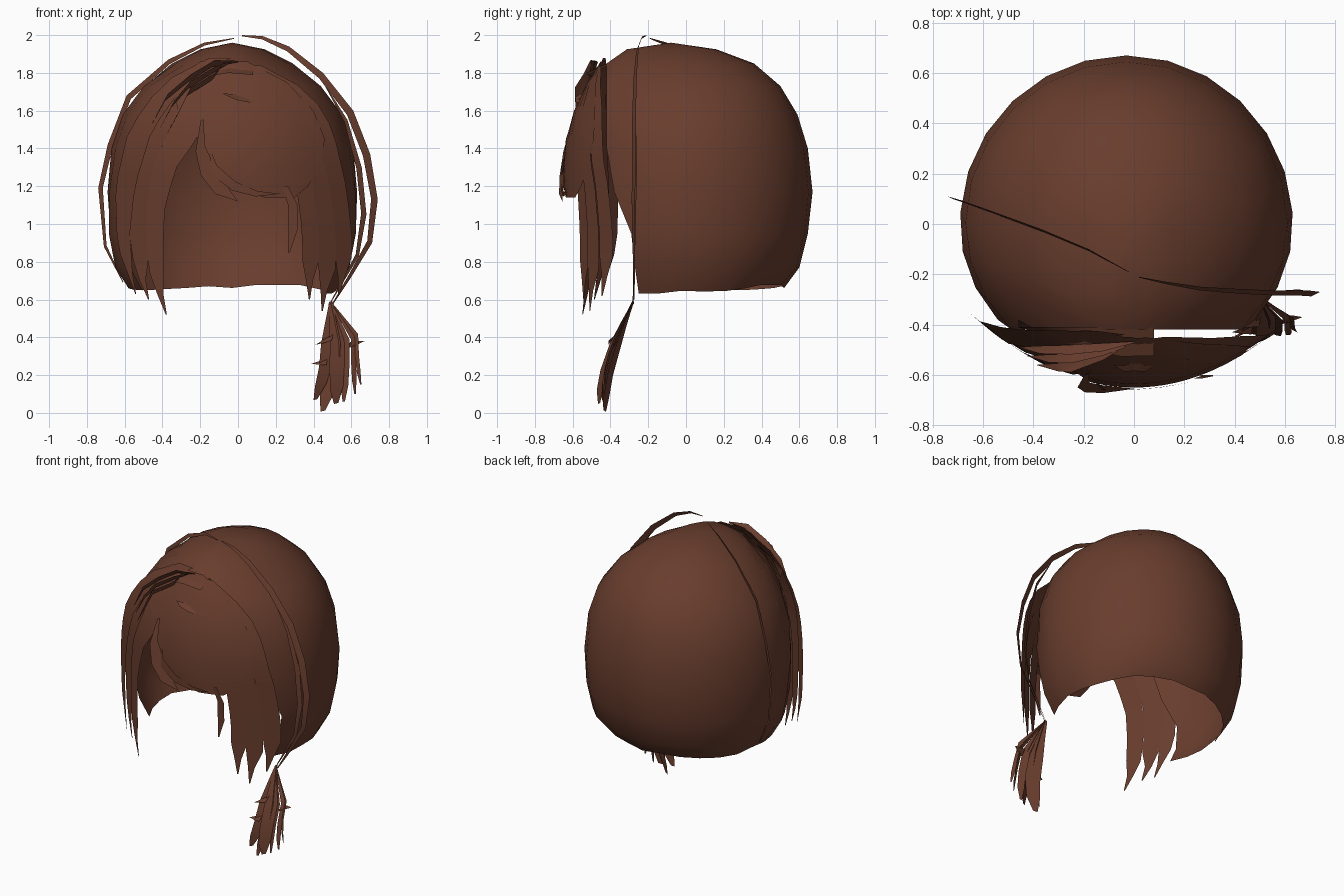
import bpy, math, random
from mathutils import Vector

if "Cube" in bpy.data.objects:
    bpy.data.objects.remove(bpy.data.objects["Cube"])

random.seed(4)
brown = bpy.data.materials.new("chestnut brown")
brown.diffuse_color = (0.14, 0.047, 0.027, 1)
brown.use_nodes = True
brown.node_tree.nodes["Principled BSDF"].inputs["Base Color"].default_value = brown.diffuse_color


def make(name, verts, faces, angle=50):
    me = bpy.data.meshes.new(name)
    me.from_pydata(verts, [], faces)
    me.materials.append(brown)
    ob = bpy.data.objects.new(name, me)
    bpy.context.collection.objects.link(ob)
    bpy.ops.object.select_all(action='DESELECT')
    ob.select_set(True)
    bpy.context.view_layer.objects.active = ob
    bpy.ops.object.shade_smooth_by_angle(angle=math.radians(angle))
    return ob


def strip(name, left, right):
    """Flat card between two edges, listed from root to tip."""
    n = len(left)
    faces = [(i, i + 1, n + i + 1, n + i) for i in range(n - 1)]
    return make(name, left + right, faces)


def front_y(x, z):
    """Depth of the bulging surface that the fringe lies on."""
    y = -0.65 + 0.7 * x * x
    if z > 1.3:
        y += 0.19 * ((z - 1.3) / 0.55) ** 2
    return y


def sample(rows, z):
    """Left and right limits of a lock at height z."""
    for (z0, a0, b0), (z1, a1, b1) in zip(rows, rows[1:]):
        if z >= z1:
            t = (z - z0) / (z1 - z0)
            return a0 + (a1 - a0) * t, b0 + (b1 - b0) * t
    return rows[-1][1:]


def lock(name, rows, count, tips, lift=0.0):
    """Lock split into overlapping strands with pointed tips."""
    top = rows[0][0]
    for k in range(count):
        tip = tips[k % len(tips)]
        lf, rt = [], []
        for i in range(13):
            t = i / 12
            z = top + (tip - top) * t
            a, b = sample(rows, z)
            u0, u1 = k / count, (k + 1.04) / count
            if t > 0.83:
                s = (t - 0.83) / 0.17
                u0 += (u1 - u0) * 0.45 * s
                u1 -= (u1 - u0) * 0.85 * s
            off = lift - 0.006 * (k % 2)
            for edge, u in ((lf, u0), (rt, u1)):
                x = a + (b - a) * u
                edge.append((x, front_y(x, z) + off, z))
        strip(f"{name}_{k + 1}", lf, rt)


def ribbon(name, pts, widths, across):
    """Thin strand along a path; across gives the width direction."""
    c, lf, rt = Vector(across).normalized(), [], []
    for p, w in zip(pts, widths):
        lf.append(tuple(Vector(p) - c * w / 2))
        rt.append(tuple(Vector(p) + c * w / 2))
    return strip(name, lf, rt)


# Rounded back shell, open at the face: z, half width, back, front, front edge
rings = [(0.65, .55, .52, .50, -.25), (0.77, .62, .60, .55, -.27),
         (0.95, .655, .645, .58, -.29), (1.17, .662, .67, .60, -.38),
         (1.40, .64, .645, .60, -.42), (1.58, .58, .59, .57, -.42),
         (1.73, .47, .50, .53, -.42), (1.85, .32, .36, .43, -.42),
         (1.925, .17, .16, .32, -.313)]
N = 18
verts, faces = [], []
for r, (z, w, back, front, edge) in enumerate(rings):
    t0 = math.asin(max(-1, edge / front))
    for j in range(N + 1):
        t = t0 + (math.pi - 2 * t0) * j / N
        s = math.sin(t)
        dz = random.uniform(-0.015, 0.015) + 0.02 * s if r == 0 else 0
        verts.append((-0.03 + w * math.cos(t), s * (back if s > 0 else front), z + dz))
for r in range(len(rings) - 1):
    for j in range(N):
        a = r * (N + 1) + j
        faces.append((a, a + 1, a + N + 2, a + N + 1))
verts.append((-0.03, -0.08, 1.96))
last = (len(rings) - 1) * (N + 1)
faces += [(last + j, last + j + 1, len(verts) - 1) for j in range(N)]
# close the small wedge over the forehead
faces += [(last + N, last, len(verts) - 1), (last - 1, last - N - 1, last, last + N)]
make("back_shell", verts, faces, 60)

# Sloping panel that joins the shell to the fringe
xs = [-.46, -.34, -.2, -.05, .08]
strip("parting_panel", [(x, front_y(x, 1.74), 1.80 - .9 * abs(x + .03) ** 2) for x in xs],
      [(x, -.41, 1.855 - 1.0 * abs(x + .03) ** 2) for x in xs])

# Forehead fringe
fringe = [(1.86, -.20, .05), (1.75, -.34, .26), (1.6, -.32, .40), (1.45, -.21, .46),
          (1.3, -.17, .43), (1.2, -.05, .37), (1.14, .14, .30)]
cols = 10
verts, faces = [], []
for z, a, b in fringe:
    for j in range(cols + 1):
        x = a + (b - a) * j / cols
        verts.append((x, front_y(x, z), z))
for r in range(len(fringe) - 1):
    for j in range(cols):
        a = r * (cols + 1) + j
        faces.append((a, a + cols + 1, a + cols + 2, a + 1))
make("forehead_fringe", verts, faces, 60)

# Swept locks on either side of the face
lock("right_lock", [(1.84, .0, .12), (1.7, .08, .38), (1.5, .22, .50), (1.2, .31, .57),
                    (.95, .34, .60), (.75, .34, .60), (.5, .34, .54)],
     3, [.60, .54, .62], 0.008)
lock("left_lock", [(1.86, -.18, .0), (1.7, -.42, -.15), (1.5, -.54, -.19), (1.3, -.575, -.33),
                   (1.1, -.58, -.39), (.9, -.57, -.40), (.7, -.54, -.39), (.5, -.48, -.34)],
     2, [.60, .52], 0.008)
lock("left_outer_lock", [(1.88, -.15, -.04), (1.75, -.40, -.28), (1.5, -.58, -.46),
                         (1.2, -.65, -.55), (.9, -.64, -.58), (.6, -.56, -.51)],
     1, [.63], -0.002)

# Loose curl, thin strand and tuft on the fringe
ribbon("curl", [(-.19, -.60, 1.55), (-.20, -.64, 1.40), (-.16, -.655, 1.28),
                (-.09, -.66, 1.18), (.0, -.655, 1.12)], [.02, .06, .09, .08, .0], (.8, .3, .5))
ribbon("curl_inner", [(-.15, -.63, 1.38), (-.12, -.66, 1.28), (-.02, -.66, 1.20),
                      (.10, -.65, 1.16), (.22, -.63, 1.16)], [.03, .06, .05, .03, .0], (.3, 0, 1))
ribbon("thin_strand", [(.25, -.615, 1.2), (.29, -.605, 1.1), (.29, -.60, .97), (.27, -.60, .85)],
       [.03, .05, .05, .01], (1, 0, 0))
for i, (dx, dz) in enumerate([(.09, -.03), (-.08, .02)]):
    ribbon(f"tuft_{i + 1}", [(.0, -.565, 1.67), (dx * .5, -.575, 1.67 + dz * .5),
                             (dx, -.56, 1.67 + dz)], [.05, .03, .0], (0, 1, .8))

# Strands sweeping up and over to the parting
for i in range(3):
    d = .035 * i
    ribbon(f"parting_strand_{i + 1}",
           [(.0 - d, -.47 - d * .5, 1.86), (-.13, -.49 - d * .5, 1.85 - d), (-.26, -.50 - d, 1.77 - d),
            (-.38 + d, -.50 - d, 1.67 - d), (-.46 + d, -.49 - d, 1.52 - d)],
           [.01, .05, .06, .05, .0], (-.3, .6, -.7))


def arc(name, pts, width, centre):
    """Ribbon whose width points outward from a centre."""
    lf, rt = [], []
    n = len(pts) - 1
    for i, p in enumerate(pts):
        p = Vector(p)
        d = (p - Vector(centre)).normalized()
        d.y = 0.5
        w = width * (0.15 + 0.85 * math.sin(math.pi * i / n))
        lf.append(tuple(p - d * w))
        rt.append(tuple(p))
    strip(name, lf, rt)


# Long loose arcs that stand clear of the shell
arc("right_arc", [(.02, -.21, 2.0), (.13, -.23, 1.995), (.27, -.25, 1.94), (.45, -.26, 1.80),
                  (.61, -.265, 1.60), (.70, -.265, 1.37), (.74, -.27, 1.13), (.71, -.27, .90),
                  (.60, -.27, .72), (.50, -.275, .57)], .04, (0, -.25, 1.2))
arc("right_inner_arc", [(.46, -.265, 1.74), (.58, -.265, 1.55), (.655, -.26, 1.30),
                        (.68, -.265, 1.05), (.64, -.27, .83), (.49, -.28, .58)],
    .03, (0, -.25, 1.2))
arc("left_arc", [(-.02, -.19, 1.985), (-.18, -.10, 1.96), (-.37, -.02, 1.87), (-.59, .06, 1.68),
                 (-.69, .095, 1.42), (-.74, .11, 1.19), (-.71, .10, .88), (-.61, .07, .69)],
    .03, (0, 0, 1.2))

# Hanging tail gathered under the right arc: knee x, tip x, tip z, tip y, width
tails = [(.475, .41, .07, -.44, .08), (.50, .45, .01, -.43, .10), (.525, .52, .05, -.46, .09),
         (.57, .56, .06, -.44, .05), (.61, .62, .10, -.44, .03), (.625, .65, .15, -.43, .025)]
for i, (knee, x, z, y, w) in enumerate(tails):
    pts = []
    for t in (0, .2, .4, .65, .85, 1):
        px = (.49 + (knee - .49) * t / .4) if t <= .4 else knee + (x - knee) * ((t - .4) / .6) ** 2
        py = -.28 + (y + .28) * math.sin(t * math.pi / 2)
        pts.append((px, py, .59 + (z - .59) * t))
    ribbon(f"tail_strand_{i + 1}", pts, [w * k for k in (.2, .6, 1, 1, .9, .3)],
           (1, .5 * (-1) ** i, .3))
for i, (a, b) in enumerate([((.50, -.39, .40), (.41, -.41, .36)), ((.47, -.42, .27), (.39, -.43, .26)),
                            ((.59, -.38, .36), (.67, -.37, .38))]):
    mid = tuple((Vector(a) + Vector(b)) / 2)
    ribbon(f"tail_wisp_{i + 1}", [a, mid, b], [.05, .03, 0], (.1, .7, .6))
